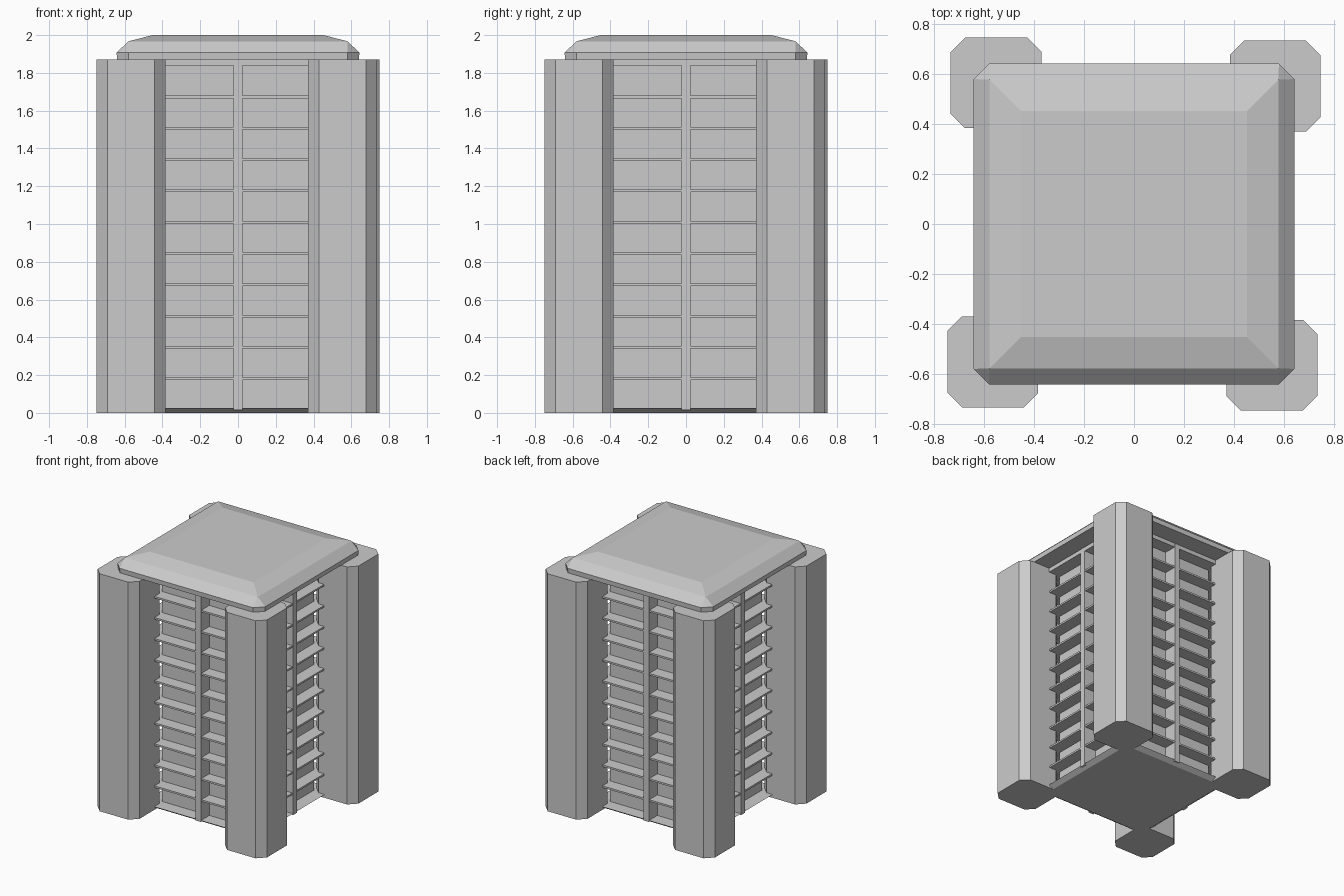
import bpy, bmesh
from math import pi
from mathutils import Matrix

if "Cube" in bpy.data.objects:
    bpy.data.objects.remove(bpy.data.objects["Cube"])


def loft(name, rings):
    """Closed flat-faced solid through equal-length rings of (x, y, z) points."""
    bm = bmesh.new()
    loops = [[bm.verts.new(p) for p in ring] for ring in rings]
    n = len(loops[0])
    for low, high in zip(loops, loops[1:]):
        for i in range(n):
            j = (i + 1) % n
            bm.faces.new((low[i], low[j], high[j], high[i]))
    bm.faces.new(loops[0][::-1])
    bm.faces.new(loops[-1])
    bmesh.ops.remove_doubles(bm, verts=bm.verts, dist=1e-5)
    bmesh.ops.recalc_face_normals(bm, faces=bm.faces)
    mesh = bpy.data.meshes.new(name)
    bm.to_mesh(mesh)
    bm.free()
    ob = bpy.data.objects.new(name, mesh)
    bpy.context.collection.objects.link(ob)
    return ob


def octagon(h, c, z, cx=0, cy=0):
    """Square of half width h with corners cut by c."""
    k = h - c
    pts = [(h, -k), (h, k), (k, h), (-k, h), (-h, k), (-h, -k), (-k, -h), (k, -h)]
    return [(cx + x, cy + y, z) for x, y in pts]


def square(h, z):
    return [(-h, -h, z), (h, -h, z), (h, h, z), (-h, h, z)]


def box(name, x0, x1, y0, y1, z0, z1):
    return loft(name, [[(x0, y0, z), (x1, y0, z), (x1, y1, z), (x0, y1, z)]
                       for z in (z0, z1)])


def turned(ob, k):
    ob.data.transform(Matrix.Rotation(k * pi / 2, 4, 'Z'))


TOP = 1.87

# Recessed core wall
loft("core_wall", [square(0.39, 0.015), square(0.39, TOP + 0.01)])

# Floor slab with undercut edge, and head slab under the roof
loft("floor_slab", [square(0.457, 0), square(0.495, 0.026)])
loft("head_slab", [square(0.495, 1.838), square(0.495, TOP + 0.01)])

# Horizontal shelves
for i in range(10):
    z = 0.181 + i * 0.1657
    loft("shelf", [square(0.49, z - 0.007), square(0.49, z + 0.007)])

# Corner pillars and centre mullions, one per quarter turn
for k in range(4):
    turned(loft("corner_pillar", [octagon(0.182, 0.058, z, -0.566, -0.553)
                                  for z in (0, TOP)]), k)
    turned(box("mullion", -0.023, 0.023, -0.496, -0.38, 0.015, TOP + 0.005), k)

# Roof: chamfered eave, then two sloping bands to a flat square top
loft("roof", [octagon(0.64, 0.06, TOP),
              octagon(0.643, 0.062, 1.907),
              octagon(0.58, 0.001, 1.967),
              octagon(0.453, 0.001, 2.0)])
